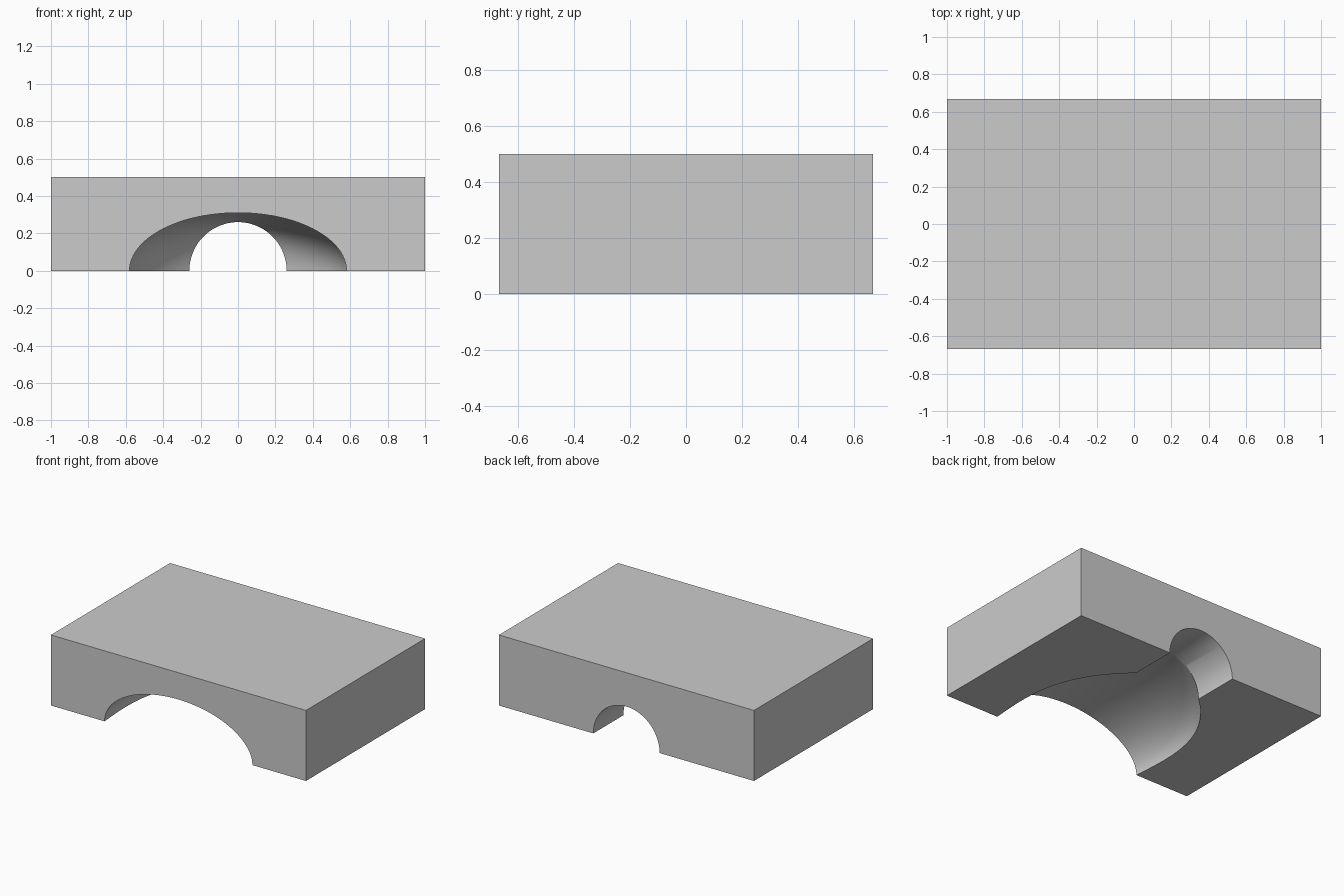
import bpy, bmesh, math

WIDTH, DEPTH, HEIGHT = 2.0, 1.334, 0.5
FRONT, BACK = -DEPTH / 2, DEPTH / 2
THROAT = 0.33            # where the flare meets the round bore
BORE = 0.26
MOUTH_W, MOUTH_H = 0.58, 0.31
SEGMENTS, STEPS = 128, 40

old = bpy.data.objects.get("Cube")
if old:
    bpy.data.objects.remove(old, do_unlink=True)

grey = bpy.data.materials.new("plain_grey")
grey.use_nodes = True
colour = (0.6, 0.6, 0.6, 1)
grey.diffuse_color = colour
grey.node_tree.nodes["Principled BSDF"].inputs["Base Color"].default_value = colour


def new_object(name, bm):
    bmesh.ops.recalc_face_normals(bm, faces=bm.faces)
    mesh = bpy.data.meshes.new(name)
    bm.to_mesh(mesh)
    bm.free()
    mesh.materials.append(grey)
    obj = bpy.data.objects.new(name, mesh)
    bpy.context.scene.collection.objects.link(obj)
    return obj


# Block
bm = bmesh.new()
bmesh.ops.create_cube(bm, size=1)
for v in bm.verts:
    v.co = (v.co.x * WIDTH, v.co.y * DEPTH, (v.co.z + 0.5) * HEIGHT)
block = new_object("arched_block", bm)

# Channel sections: elliptical mouth narrowing to a round bore
sections = [(FRONT - 0.1, MOUTH_W, MOUTH_H)]
for i in range(STEPS + 1):
    t = i / STEPS
    blend = 1.25 * t ** 3 - 0.25 * t
    sections.append((FRONT + t * (THROAT - FRONT),
                     MOUTH_W + (BORE - MOUTH_W) * blend,
                     MOUTH_H + (BORE - MOUTH_H) * blend))
sections.append((BACK + 0.1, BORE, BORE))

# Channel cutter, lofted through the sections
bm = bmesh.new()
rings = []
for y, rx, rz in sections:
    angles = [2 * math.pi * (k + 0.5) / SEGMENTS for k in range(SEGMENTS)]
    rings.append([bm.verts.new((rx * math.cos(a), y, rz * math.sin(a))) for a in angles])
for a, b in zip(rings, rings[1:]):
    for k in range(SEGMENTS):
        n = (k + 1) % SEGMENTS
        bm.faces.new((a[k], a[n], b[n], b[k]))
bm.faces.new(rings[0])
bm.faces.new(rings[-1])
cutter = new_object("channel_cutter", bm)
cutter.hide_render = True

# Cut the channel out of the block
cut = block.modifiers.new("channel", "BOOLEAN")
cut.operation = "DIFFERENCE"
cut.solver = "EXACT"
cut.object = cutter
bpy.ops.object.select_all(action="DESELECT")
block.select_set(True)
bpy.context.view_layer.objects.active = block
bpy.ops.object.modifier_apply(modifier=cut.name)
bpy.data.objects.remove(cutter, do_unlink=True)
bpy.ops.object.shade_smooth_by_angle(angle=math.radians(25))
